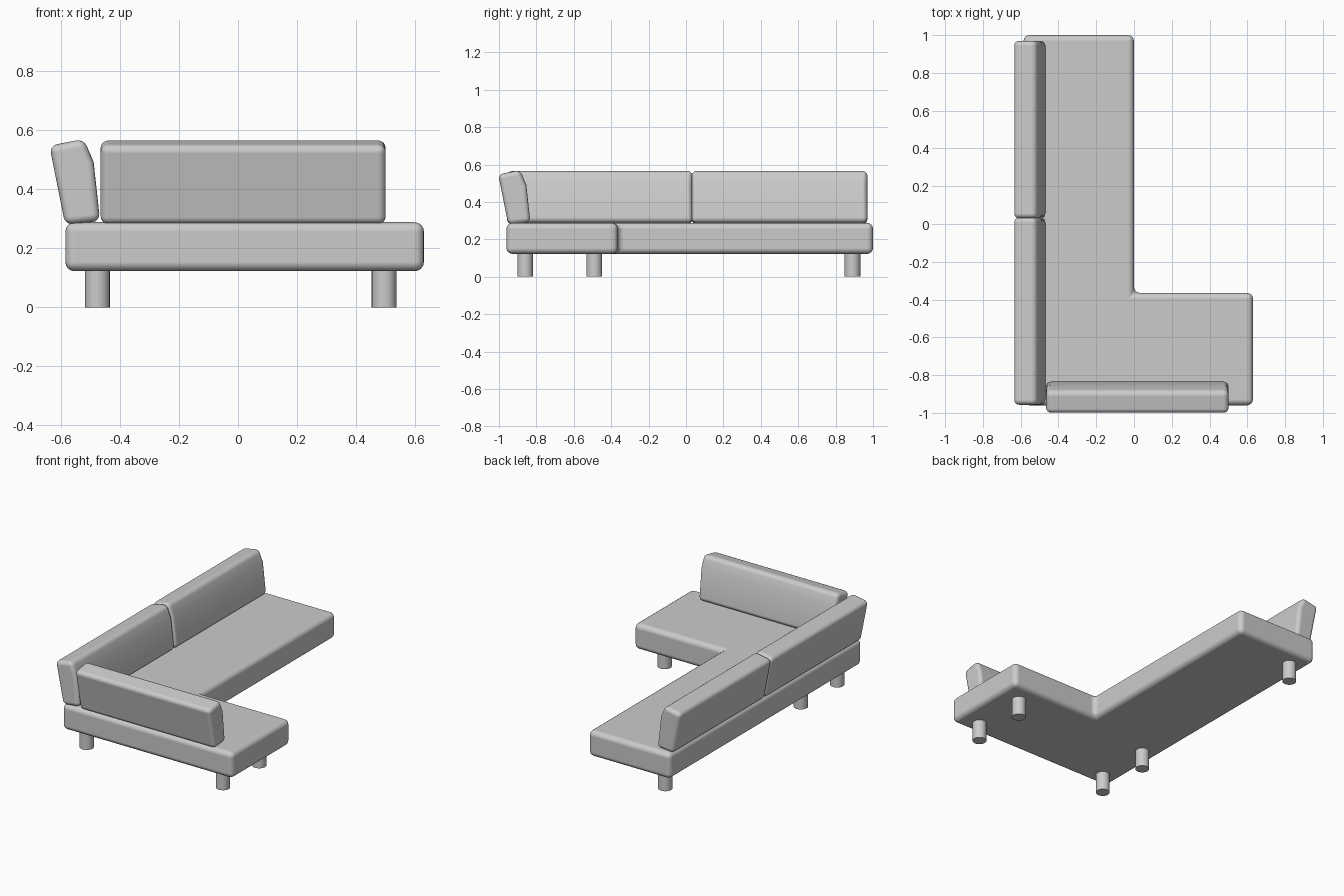
import bpy, bmesh
from mathutils import Vector

if "Cube" in bpy.data.objects:
    bpy.data.objects.remove(bpy.data.objects["Cube"])


def prism(name, points, vec, radius):
    """Extrude a closed planar outline along vec and round its edges."""
    bm = bmesh.new()
    face = bm.faces.new([bm.verts.new(p) for p in points])
    res = bmesh.ops.extrude_face_region(bm, geom=[face], use_keep_orig=True)
    top = [v for v in res["geom"] if isinstance(v, bmesh.types.BMVert)]
    bmesh.ops.translate(bm, verts=top, vec=Vector(vec))
    bmesh.ops.recalc_face_normals(bm, faces=bm.faces)
    me = bpy.data.meshes.new(name)
    for f in bm.faces:
        f.smooth = True
    bm.to_mesh(me)
    bm.free()
    ob = bpy.data.objects.new(name, me)
    bpy.context.collection.objects.link(ob)
    bev = ob.modifiers.new("rounding", "BEVEL")
    bev.width = radius
    bev.segments = 4
    bev.limit_method = 'ANGLE'
    bev.angle_limit = 0.5
    bev.harden_normals = True
    return ob


# L-shaped seat
outline = [(-0.585, -0.96), (0.63, -0.96), (0.63, -0.365),
           (0, -0.365), (0, 1.0), (-0.585, 1.0)]
prism("seat", [(x, y, 0.122) for x, y in outline], (0, 0, 0.166), 0.032)

# Leaning back cushions: (depth from the rear, height)
profile = [(0.050, 0.279), (0.168, 0.291), (0.146, 0.492),
           (0.113, 0.570), (-0.004, 0.547)]
for name, y0, y1 in (("back_cushion_long", 0.03, 0.97),
                     ("back_cushion_corner", -0.957, 0.034)):
    prism(name, [(d - 0.635, y0, z) for d, z in profile], (0, y1 - y0, 0), 0.026)
prism("side_cushion", [(-0.465, d - 1.0, z) for d, z in profile],
      (0.965, 0, 0), 0.026)

# Round legs
for i, (x, y) in enumerate([(-0.476, -0.86), (-0.476, -0.49), (-0.476, 0.89),
                            (0.495, -0.86), (0.495, -0.49)]):
    bpy.ops.mesh.primitive_cylinder_add(vertices=24, radius=0.042, depth=0.125,
                                        location=(x, y, 0.0625))
    bpy.context.object.name = f"leg_{i + 1}"
    bpy.ops.object.shade_smooth_by_angle()
